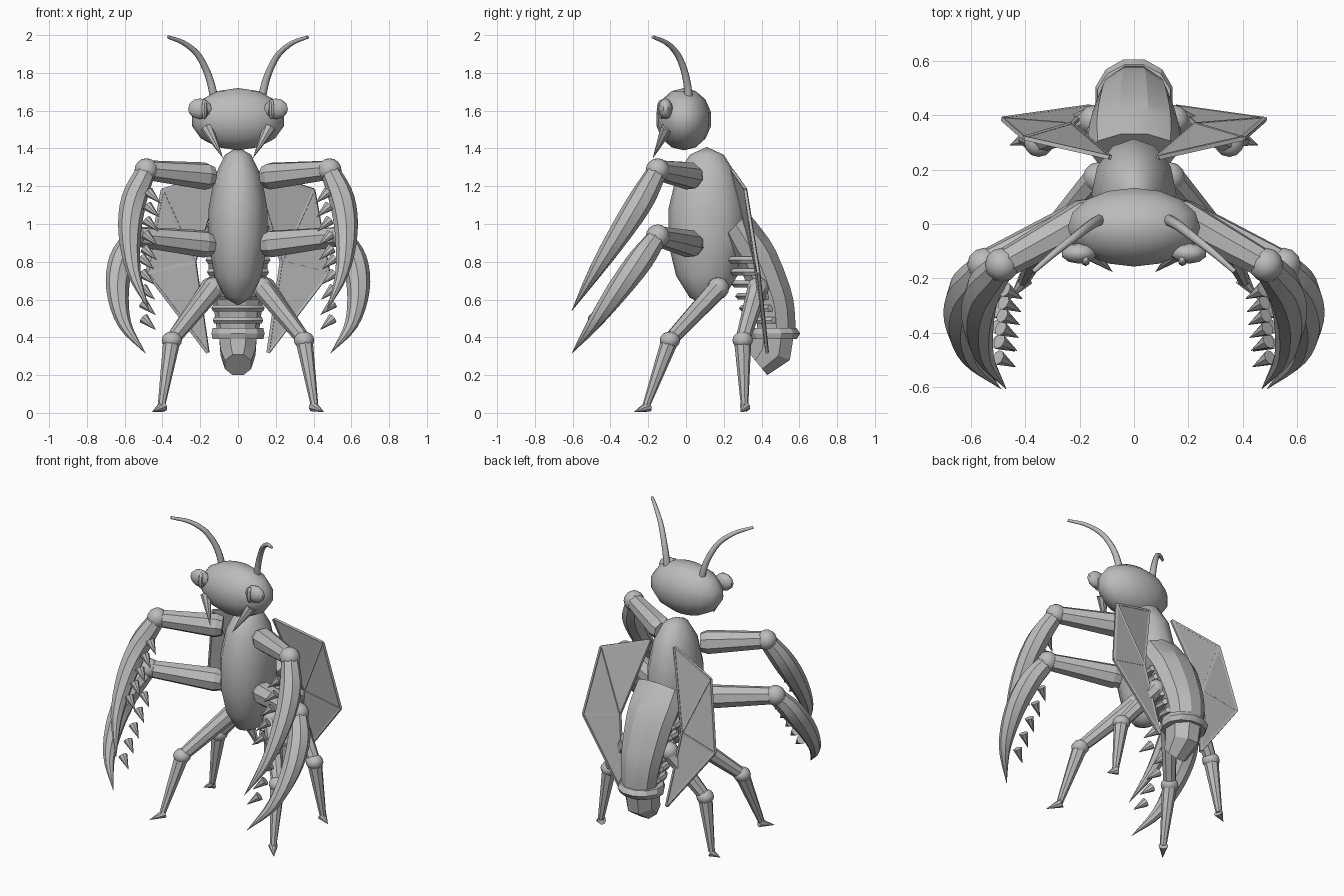
import bpy, bmesh, math
from mathutils import Vector

if "Cube" in bpy.data.objects:
    bpy.data.objects.remove(bpy.data.objects["Cube"], do_unlink=True)

grey = bpy.data.materials.new("shell_grey")
grey.use_nodes = True
GREY = (0.5, 0.5, 0.5, 1)
grey.diffuse_color = GREY
grey.node_tree.nodes["Principled BSDF"].inputs["Base Color"].default_value = GREY


def finish(name, bm, smooth=None):
    """Turn a bmesh into an object with the shared material."""
    bmesh.ops.recalc_face_normals(bm, faces=bm.faces)
    me = bpy.data.meshes.new(name)
    bm.to_mesh(me)
    bm.free()
    me.materials.append(grey)
    ob = bpy.data.objects.new(name, me)
    bpy.context.collection.objects.link(ob)
    if smooth:
        bpy.ops.object.select_all(action='DESELECT')
        ob.select_set(True)
        bpy.context.view_layer.objects.active = ob
        bpy.ops.object.shade_smooth_by_angle(angle=math.radians(smooth))
    return ob


def ellipsoid(name, centre, radii, seg=12, rings=8, smooth=40):
    bm = bmesh.new()
    bmesh.ops.create_uvsphere(bm, u_segments=seg, v_segments=rings, radius=1)
    for v in bm.verts:
        v.co = Vector([c + a * r for c, a, r in zip(centre, v.co, radii)])
    return finish(name, bm, smooth)


def skin(bm, rings):
    """Bridge rings of points into a capped tube."""
    rows = [[bm.verts.new(p) for p in ring] for ring in rings]
    n = len(rows[0])
    for a, b in zip(rows, rows[1:]):
        for i in range(n):
            j = (i + 1) % n
            bm.faces.new((a[i], a[j], b[j], b[i]))
    bm.faces.new(rows[0])
    bm.faces.new(rows[-1])


def curve(keys, steps=4):
    """Catmull-Rom interpolation of a list of number tuples."""
    k = [Vector(p) for p in keys]
    k = [2 * k[0] - k[1]] + k + [2 * k[-1] - k[-2]]
    out = []
    for a, b, c, d in zip(k, k[1:], k[2:], k[3:]):
        for i in range(steps):
            t = i / steps
            out.append(0.5 * (2 * b + (c - a) * t + (2 * a - 5 * b + 4 * c - d) * t * t
                              + (3 * b - a - 3 * c + d) * t ** 3))
    return out + [k[-2]]


def tube(name, path, radii, sides=8, smooth=None):
    """Tapered tube through a list of points."""
    pts = [Vector(p) for p in path]
    rings = []
    for i, p in enumerate(pts):
        t = (pts[min(i + 1, len(pts) - 1)] - pts[max(i - 1, 0)]).normalized()
        u = t.cross(Vector((0.3, 1, 0.1))).normalized()
        w = t.cross(u)
        rings.append([p + radii[i] * (u * math.cos(a) + w * math.sin(a))
                      for a in [math.tau * (k + 0.5) / sides for k in range(sides)]])
    bm = bmesh.new()
    skin(bm, rings)
    return finish(name, bm, smooth)


def horn(name, keys, radii, smooth):
    """Curved tapered tube through key points."""
    path = curve(keys)
    widths = [max(r.x, 0.001) for r in curve([(r, 0) for r in radii])]
    return tube(name, path, widths, 8, smooth)


def sections(name, data, sides):
    """Loft in which each section is outer y, outer z, inner y, inner z, half width."""
    rings = []
    k = 1 / math.cos(math.pi / sides)
    for oy, oz, iy, iz, half_width in data:
        out, inn = Vector((0, oy, oz)), Vector((0, iy, iz))
        c, d = (out + inn) / 2, (out - inn) / 2
        rings.append([c + d * k * math.cos(a) + Vector((half_width * math.sin(a), 0, 0))
                      for a in [math.tau * (i + 0.5) / sides for i in range(sides)]])
    bm = bmesh.new()
    skin(bm, rings)
    return finish(name, bm, 25)


# Head and thorax
ellipsoid("head", (0, -0.012, 1.555), (0.25, 0.148, 0.165), 16, 7)
ellipsoid("thorax", (0, 0.11, 0.988), (0.16, 0.208, 0.42), 12, 7)

# Abdomen shell, tail and stacked rings
sections("abdomen_shell", curve([
    (0.33, 1.06, 0.20, 0.93, 0.165), (0.41, 0.96, 0.24, 0.84, 0.168),
    (0.475, 0.86, 0.29, 0.76, 0.16), (0.55, 0.67, 0.35, 0.60, 0.14),
    (0.575, 0.55, 0.37, 0.52, 0.125), (0.58, 0.42, 0.38, 0.42, 0.11)], 2), 10)
sections("tail", [
    (0.575, 0.44, 0.35, 0.42, 0.11), (0.55, 0.28, 0.345, 0.36, 0.10),
    (0.43, 0.20, 0.34, 0.31, 0.075)], 8)
for i in range(6):
    t = i / 5
    z, front, back = 0.81 - 0.32 * t, 0.20 + 0.10 * t, 0.44 + 0.10 * t
    w = 0.178 - 0.04 * t
    sections(f"abdomen_ring_{i + 1}",
             [(back, z + 0.018, front + 0.015, z + 0.018, w * 0.94), (back, z, front, z, w),
              (back, z - 0.018, front + 0.015, z - 0.018, w * 0.94)], 12)
sections("tail_collar", [(0.585, 0.45, 0.34, 0.45, 0.138), (0.605, 0.42, 0.33, 0.42, 0.146),
                         (0.585, 0.39, 0.34, 0.39, 0.138)], 12)

for side, s in (("right", -1), ("left", 1)):
    def m(p):
        return Vector((p[0] * s, p[1], p[2]))

    # Face: eyes, pupils, mandibles, antennae
    ellipsoid(f"{side}_eye", m((0.202, -0.108, 1.61)), (0.066, 0.038, 0.055), 10, 6)
    ellipsoid(f"{side}_pupil", m((0.178, -0.13, 1.607)), (0.018, 0.025, 0.052), 8, 6)
    tube(f"{side}_mandible", [m((0.165, -0.10, 1.51)), m((0.08, -0.175, 1.35))],
         [0.034, 0.001], 8)
    horn(f"{side}_antenna",
         [m(p) for p in [(0.125, 0.015, 1.66), (0.145, 0.005, 1.75), (0.175, -0.015, 1.83),
                         (0.22, -0.05, 1.905), (0.29, -0.105, 1.96), (0.37, -0.175, 1.99)]],
         [0.022, 0.02, 0.018, 0.016, 0.013, 0.009], 50)

    # Folded wing plate fanned round an inner corner, with ribs on its edges and folds
    corners = [m(p) for p in [(0.09, 0.245, 1.28), (0.40, 0.315, 1.18),
                              (0.48, 0.385, 0.74), (0.16, 0.43, 0.32)]]
    inner = m((0.23, 0.365, 0.80))
    bm = bmesh.new()
    rim = [bm.verts.new(p) for p in corners]
    hub = bm.verts.new(inner)
    for a, b in zip(rim, rim[1:]):
        bm.faces.new((a, b, hub))
    wing = finish(f"{side}_wing", bm)
    mod = wing.modifiers.new("thickness", 'SOLIDIFY')
    mod.thickness = 0.012
    mod.offset = 0
    for i, (a, b) in enumerate(list(zip(corners, corners[1:])) + [(inner, c) for c in corners]):
        tube(f"{side}_wing_rib_{i + 1}", [a, b], [0.011, 0.011], 4)

    # Two raptor arms, each with an elbow, a sickle claw and a row of spikes
    arms = {
        "upper": ((0.14, 0.04, 1.25),
                  [(0.485, -0.15, 1.285), (0.55, -0.235, 1.13), (0.573, -0.35, 0.95),
                   (0.55, -0.485, 0.74), (0.47, -0.605, 0.54)],
                  (0.475, -0.24, 1.17), (0.495, -0.43, 0.87)),
        "lower": ((0.14, 0.04, 0.89),
                  [(0.55, -0.15, 0.935), (0.615, -0.24, 0.81), (0.637, -0.36, 0.65),
                   (0.60, -0.49, 0.47), (0.49, -0.605, 0.315)],
                  (0.51, -0.26, 0.82), (0.50, -0.49, 0.50))}
    for level, (shoulder, claw, first, last) in arms.items():
        a, b = m(shoulder), m(claw[0])
        tube(f"{side}_{level}_arm", [a, a.lerp(b, 0.1), b], [0.06, 0.074, 0.053], 8)
        ellipsoid(f"{side}_{level}_elbow", b, (0.063, 0.063, 0.063))
        horn(f"{side}_{level}_claw", [m(p) for p in claw],
             [0.052, 0.068, 0.06, 0.036, 0.001], 25)
        for i in range(5):
            p = Vector(first).lerp(Vector(last), i / 4)
            tube(f"{side}_{level}_spike_{i + 1}",
                 [m(p), m(p + Vector((-0.065, -0.035, -0.06)))], [0.029, 0.001], 8)

    # Walking legs: hip, thigh, knee, shin, foot
    legs = {
        "front": ((0.13, 0.17, 0.66), (0.35, -0.085, 0.385), (0.405, -0.21, 0.04),
                  (0.455, -0.275, 0.005)),
        "back": ((0.145, 0.38, 0.66), (0.35, 0.30, 0.385), (0.405, 0.31, 0.04),
                 (0.455, 0.29, 0.005))}
    for pos, (hip, knee, ankle, toe) in legs.items():
        ellipsoid(f"{side}_{pos}_hip", m(hip), (0.058, 0.058, 0.058))
        tube(f"{side}_{pos}_thigh", [m(hip), m(knee)], [0.055, 0.038], 8)
        ellipsoid(f"{side}_{pos}_knee", m(knee), (0.054, 0.054, 0.046))
        tube(f"{side}_{pos}_shin", [m(knee), m(ankle)], [0.046, 0.02], 8)
        heel = Vector(ankle).lerp(Vector(toe), -0.15)
        heel.z = 0.034
        tube(f"{side}_{pos}_foot", [m(heel), m(toe)], [0.029, 0.001], 8)
